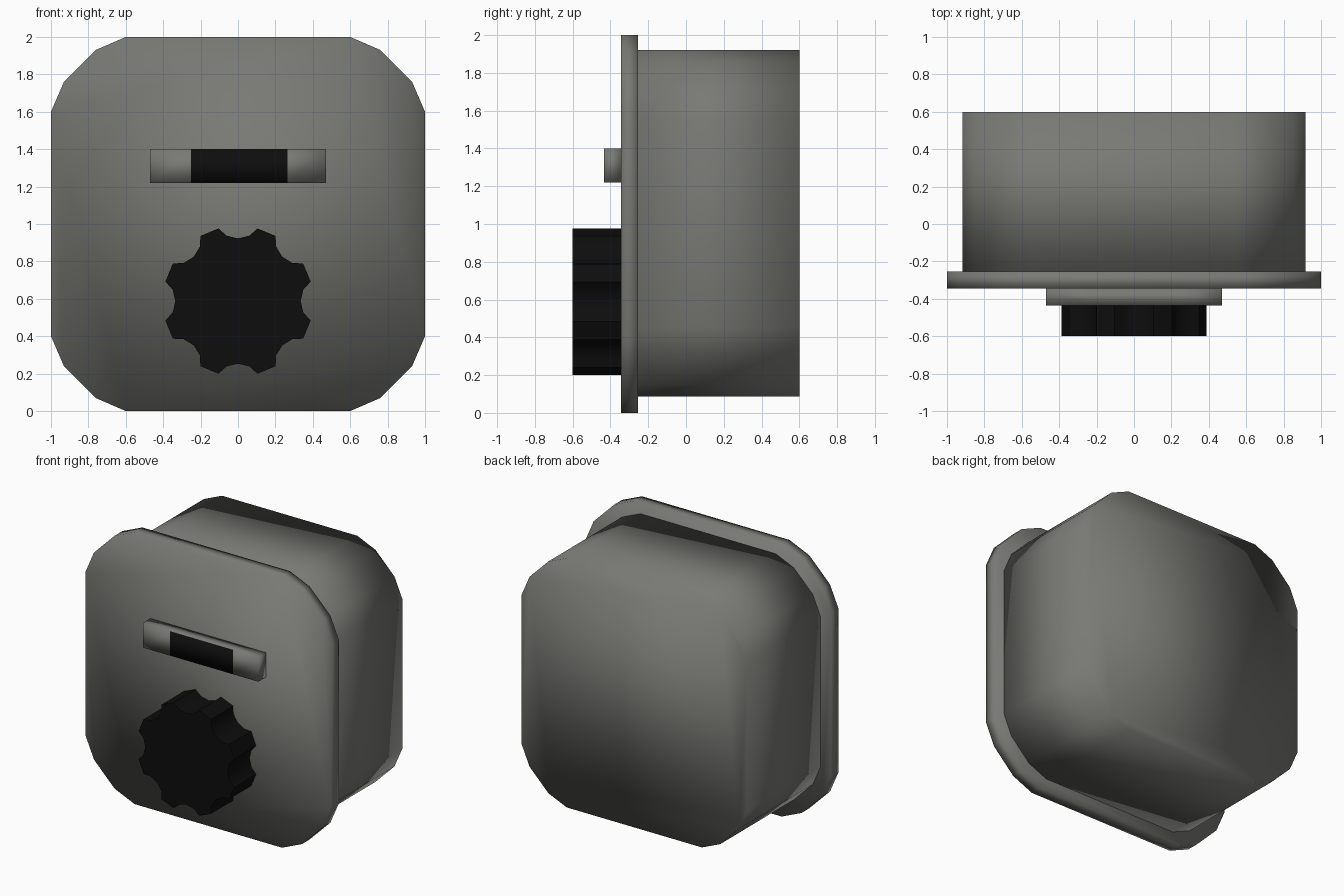
import bpy, bmesh, math

if "Cube" in bpy.data.objects:
    bpy.data.objects.remove(bpy.data.objects["Cube"])


def material(name, rgb):
    m = bpy.data.materials.new(name)
    m.diffuse_color = (*rgb, 1)
    m.use_nodes = True
    m.node_tree.nodes["Principled BSDF"].inputs["Base Color"].default_value = m.diffuse_color
    return m


GREY = material("warm_grey", (0.19, 0.19, 0.175))
BLACK = material("black", (0.004, 0.004, 0.004))


def finish(name, bm, mats, smooth=True):
    bmesh.ops.recalc_face_normals(bm, faces=bm.faces)
    me = bpy.data.meshes.new(name)
    for f in bm.faces:
        f.smooth = smooth
    bm.to_mesh(me)
    bm.free()
    for m in mats:
        me.materials.append(m)
    ob = bpy.data.objects.new(name, me)
    bpy.context.collection.objects.link(ob)
    return ob


def extrude_profile(profile, y0, y1):
    """Closed prism from an (x, z) outline, running from y0 to y1."""
    bm = bmesh.new()
    a = [bm.verts.new((x, y0, z)) for x, z in profile]
    b = [bm.verts.new((x, y1, z)) for x, z in profile]
    bm.faces.new(a)
    bm.faces.new(b)
    n = len(a)
    for i in range(n):
        j = (i + 1) % n
        bm.faces.new((a[i], a[j], b[j], b[i]))
    return bm


# Rounded square outline: one corner repeated by quarter turns
corner = [(1, 0.6), (0.93, 0.762), (0.762, 0.93), (0.6, 1)]
outline = []
for k in range(4):
    for x, z in corner:
        for _ in range(k):
            x, z = -z, x
        outline.append((x, z))

# Front plate and the slightly smaller housing behind it
finish("front_plate",
       extrude_profile([(x, z + 1) for x, z in outline], -0.345, -0.255), [GREY])
finish("housing",
       extrude_profile([(x * 0.917, z * 0.917 + 1.003) for x, z in outline], -0.27, 0.6), [GREY])

# Fluted knob: eight lobes with scooped notches
notch = [(-15, 0.402), (-10, 0.355), (0, 0.335), (10, 0.355), (15, 0.402)]
knob_outline = []
for k in range(8):
    for a, r in notch:
        t = math.radians(45 * k + a)
        knob_outline.append((r * math.cos(t), r * math.sin(t) + 0.588))
knob = finish("knob", extrude_profile(knob_outline, -0.6, -0.345), [BLACK])
bpy.context.view_layer.objects.active = knob
knob.select_set(True)
bpy.ops.object.shade_smooth_by_angle(angle=math.radians(30))

# Display bar with a black window across the middle of its front
bm = extrude_profile([(-0.47, 1.22), (0.47, 1.22), (0.47, 1.4), (-0.47, 1.4)], -0.435, -0.345)
for x in (-0.25, 0.265):
    bmesh.ops.bisect_plane(bm, geom=bm.verts[:] + bm.edges[:] + bm.faces[:],
                           plane_co=(x, 0, 0), plane_no=(1, 0, 0))
for f in bm.faces:
    c = f.calc_center_median()
    if c.y < -0.43 and abs(c.x) < 0.1:
        f.material_index = 1
finish("display_bar", bm, [GREY, BLACK])
